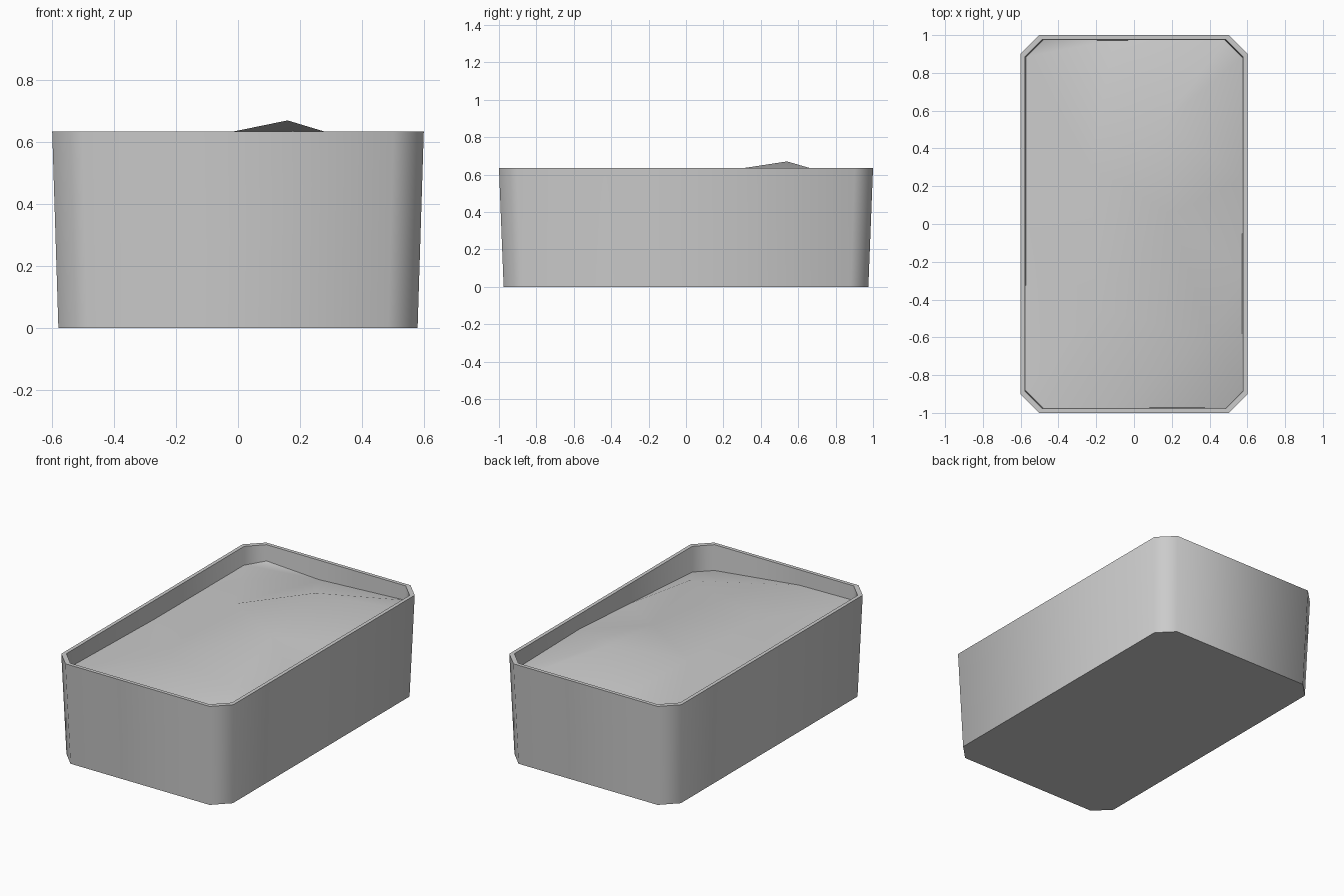
import bpy
import bmesh
from mathutils import Vector
from mathutils.geometry import delaunay_2d_cdt
import math

cube = bpy.data.objects.get("Cube")
if cube:
    bpy.data.objects.remove(cube, do_unlink=True)

RIM_Z = 0.635

# Single plain grey material
grey = bpy.data.materials.new("plain grey")
grey.use_nodes = True
color = (0.6, 0.6, 0.6, 1)
grey.diffuse_color = color
grey.node_tree.nodes["Principled BSDF"].inputs["Base Color"].default_value = color


def finish(name, bm, angle):
    """Turn a bmesh into a smooth-shaded object."""
    mesh = bpy.data.meshes.new(name)
    bm.to_mesh(mesh)
    bm.free()
    mesh.materials.append(grey)
    obj = bpy.data.objects.new(name, mesh)
    bpy.context.collection.objects.link(obj)
    bpy.ops.object.select_all(action="DESELECT")
    obj.select_set(True)
    bpy.context.view_layer.objects.active = obj
    bpy.ops.object.shade_smooth_by_angle(angle=math.radians(angle))
    return obj


def octagon(bm, hx, hy, cut, z):
    """Ring of a rectangle with chamfered corners, counterclockwise."""
    quarter = [(hx, hy - cut), (hx - cut, hy)]
    right_back = quarter
    left_back = [(-x, y) for x, y in reversed(quarter)]
    half = right_back + left_back
    ring = half + [(-x, -y) for x, y in half]
    return [bm.verts.new((x, y, z)) for x, y in ring]


# Tapered planter box: outer wall, flat rim, inner wall and floor
bm = bmesh.new()
rings = [
    octagon(bm, 0.58, 0.975, 0.095, 0),
    octagon(bm, 0.60, 1.0, 0.097, RIM_Z),
    octagon(bm, 0.577, 0.977, 0.092, RIM_Z),
    octagon(bm, 0.555, 0.955, 0.09, 0.03),
]
for low, high in zip(rings, rings[1:]):
    for i in range(8):
        j = (i + 1) % 8
        bm.faces.new((low[i], low[j], high[j], high[i]))
bm.faces.new(reversed(rings[0]))
bm.faces.new(rings[-1])
bmesh.ops.recalc_face_normals(bm, faces=bm.faces)
finish("planter_box", bm, 50)

# Uneven soil: edge points and mounds, heights relative to the rim
edge = [
    (0.574, -0.885, -0.16), (0.574, -0.25, -0.12), (0.574, 0.24, -0.09),
    (0.574, 0.885, -0.1), (0.482, 0.974, -0.09), (-0.11, 0.974, -0.12),
    (-0.482, 0.974, -0.1), (-0.574, 0.885, -0.115), (-0.574, 0, -0.115),
    (-0.574, -0.885, -0.095), (-0.482, -0.974, -0.09),
    (-0.11, -0.974, -0.095), (0.482, -0.974, -0.16),
]
mounds = [
    (0.16, 0.54, 0.035), (-0.23, 0.3, -0.045), (0.2, 0.05, -0.04),
    (0.4, -0.6, -0.06), (-0.2, -0.45, -0.07),
]
points = edge + mounds
n = len(edge)
peak, left, middle, front = n, n + 1, n + 2, n + 3
outline = [(i, (i + 1) % n) for i in range(n)]
ridges = [(peak, 4), (peak, left), (peak, middle), (left, 8), (front, 11)]
flat, _, tris, origin, _, _ = delaunay_2d_cdt(
    [Vector(p[:2]) for p in points], outline + ridges, [], 1, 1e-5)
bm = bmesh.new()
verts = [bm.verts.new((p.x, p.y, RIM_Z + points[o[0]][2])) for p, o in zip(flat, origin)]
for tri in tris:
    bm.faces.new([verts[i] for i in tri])
bm.normal_update()
for face in bm.faces:
    if face.normal.z < 0:
        face.normal_flip()
finish("soil_surface", bm, 60)
